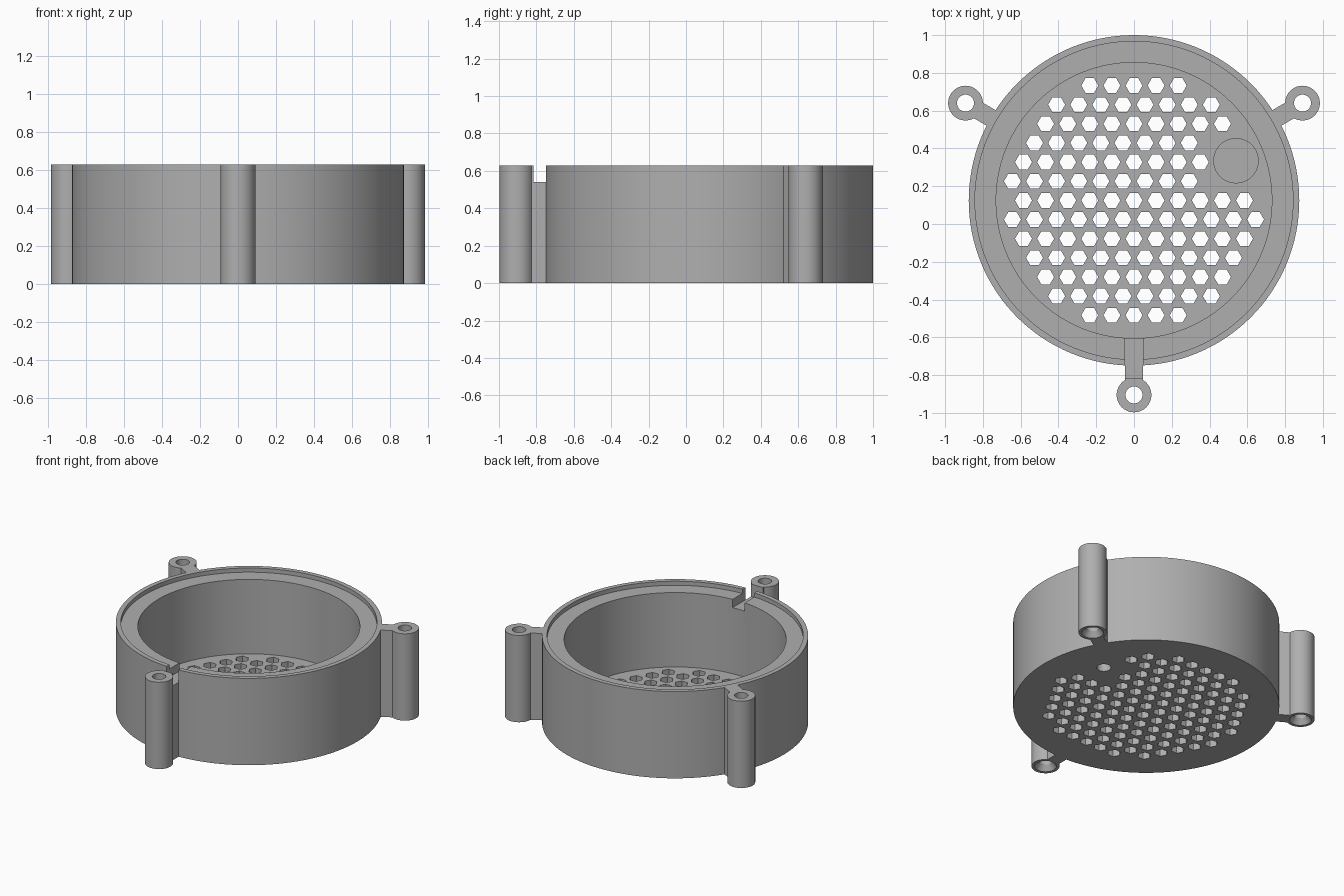
import bpy, bmesh, math
from mathutils import Matrix, Vector

if "Cube" in bpy.data.objects:
    bpy.data.objects.remove(bpy.data.objects["Cube"])

CENTRE_Y = 0.125
HEIGHT = 0.63
FLOOR = 0.06
LUG_DISTANCE = 1.03
LUG_ANGLES = [math.radians(a) for a in (-90, 30, 150)]
BOSS = Vector((0.54, 0.21))      # relative to the body axis

grey = bpy.data.materials.new("grey plastic")
grey.use_nodes = True
colour = (0.43, 0.43, 0.43, 1)
grey.diffuse_color = colour
grey.node_tree.nodes["Principled BSDF"].inputs["Base Color"].default_value = colour


def make_object(name, bm):
    bmesh.ops.recalc_face_normals(bm, faces=bm.faces)
    mesh = bpy.data.meshes.new(name)
    bm.to_mesh(mesh)
    bm.free()
    mesh.materials.append(grey)
    obj = bpy.data.objects.new(name, mesh)
    bpy.context.collection.objects.link(obj)
    return obj


def add_cylinder(bm, x, y, r, z0, z1, sides=48, r_top=None):
    bmesh.ops.create_cone(
        bm, cap_ends=True, segments=sides, radius1=r,
        radius2=r if r_top is None else r_top, depth=z1 - z0,
        matrix=Matrix.Translation((x, y + CENTRE_Y, (z0 + z1) / 2)))


def add_box(bm, r0, r1, width, z0, z1, angle):
    # Box running outward from the body axis at the given angle
    matrix = (Matrix.Translation((0, CENTRE_Y, 0)) @ Matrix.Rotation(angle, 4, "Z")
              @ Matrix.Translation(((r0 + r1) / 2, 0, (z0 + z1) / 2))
              @ Matrix.Diagonal((r1 - r0, width, z1 - z0, 1)))
    bmesh.ops.create_cube(bm, size=1, matrix=matrix)


def combine(target, bm, operation):
    tool = make_object("tool", bm)
    tool.hide_render = True
    mod = target.modifiers.new("combine", "BOOLEAN")
    mod.operation = operation
    mod.solver = "EXACT"
    mod.object = tool
    bpy.context.view_layer.objects.active = target
    bpy.ops.object.modifier_apply(modifier=mod.name)
    bpy.data.objects.remove(tool)


# Round cup with a stepped rim, turned from its half section
profile = [(0, 0), (0.875, 0), (0.875, HEIGHT), (0.842, HEIGHT), (0.842, 0.6),
           (0.73, 0.6), (0.73, FLOOR), (0, FLOOR)]
bm = bmesh.new()
verts = [bm.verts.new((r, CENTRE_Y, z)) for r, z in profile]
edges = [bm.edges.new(pair) for pair in zip(verts, verts[1:])]
bmesh.ops.spin(bm, geom=verts + edges, cent=(0, CENTRE_Y, 0), axis=(0, 0, 1),
               angle=math.tau, steps=128, use_merge=True)
bmesh.ops.remove_doubles(bm, verts=bm.verts, dist=0.0001)
housing = make_object("vented_housing", bm)

# Arms and screw tubes around the outside
for angle in LUG_ANGLES:
    bm = bmesh.new()
    add_box(bm, 0.852, LUG_DISTANCE, 0.095, 0, HEIGHT, angle)
    combine(housing, bm, "UNION")
    x, y = LUG_DISTANCE * math.cos(angle), LUG_DISTANCE * math.sin(angle)
    bm = bmesh.new()
    add_cylinder(bm, x, y, 0.092, 0, HEIGHT)
    combine(housing, bm, "UNION")

# Screw post on the floor
bm = bmesh.new()
add_cylinder(bm, BOSS.x, BOSS.y, 0.12, 0.02, 0.2)
combine(housing, bm, "UNION")

# Screw bores, blind post hole and hexagonal vents
bm = bmesh.new()
for angle in LUG_ANGLES:
    x, y = LUG_DISTANCE * math.cos(angle), LUG_DISTANCE * math.sin(angle)
    add_cylinder(bm, x, y, 0.045, -0.1, HEIGHT + 0.1)
add_cylinder(bm, BOSS.x, BOSS.y, 0.047, -0.1, 0.15)
pitch = 0.117
row_step = pitch * math.sqrt(3) / 2
for row in range(-6, 7):
    for column in range(-6, 7):
        spot = Vector(((column + 0.5 * (row % 2)) * pitch, row * row_step))
        if spot.length < 0.67 and (spot - BOSS).length > 0.18:
            add_cylinder(bm, spot.x, spot.y, 0.045, -0.1, FLOOR + 0.1, sides=6)
# Turn the vents so that a corner points sideways
for face in [f for f in bm.faces if len(f.verts) == 6]:
    middle = face.calc_center_median()
    corner = face.verts[0].co - middle
    turn = math.atan2(corner.y, corner.x)
    bmesh.ops.rotate(bm, verts=face.verts, cent=middle,
                     matrix=Matrix.Rotation(-(turn % (math.pi / 3)), 3, "Z"))
combine(housing, bm, "DIFFERENCE")

# Countersinks under the screw tubes
bm = bmesh.new()
for angle in LUG_ANGLES:
    x, y = LUG_DISTANCE * math.cos(angle), LUG_DISTANCE * math.sin(angle)
    add_cylinder(bm, x, y, 0.075, -0.005, 0.04, r_top=0.044)
combine(housing, bm, "DIFFERENCE")

# Cable notch through the front wall
bm = bmesh.new()
add_box(bm, 0.65, 0.94, 0.096, 0.54, 0.8, LUG_ANGLES[0])
combine(housing, bm, "DIFFERENCE")

bpy.ops.object.select_all(action="DESELECT")
housing.select_set(True)
bpy.context.view_layer.objects.active = housing
bpy.ops.object.shade_smooth_by_angle(angle=math.radians(25))
